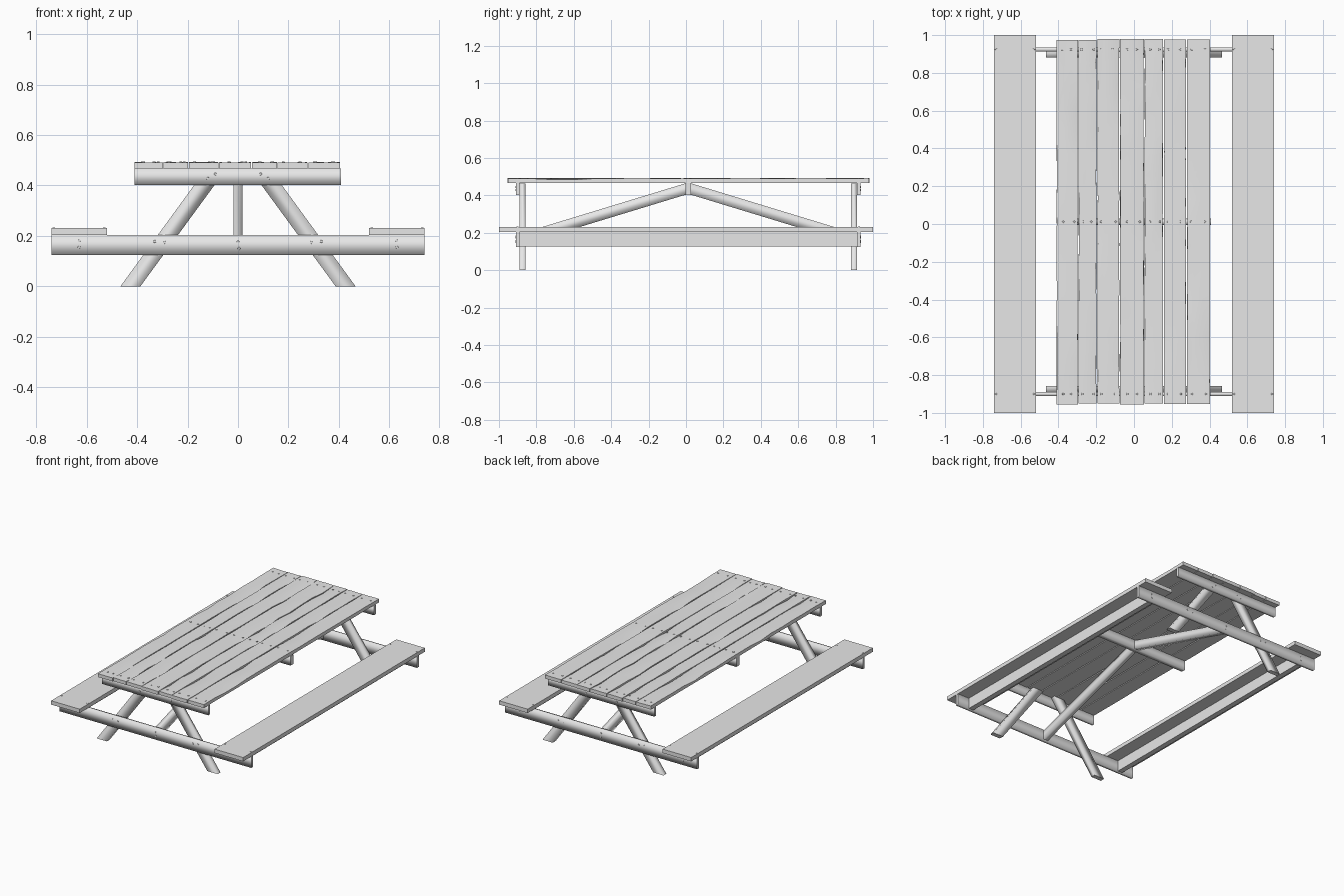
import bpy, bmesh, math, random
from mathutils import Vector, Matrix

random.seed(4)
cube = bpy.data.objects.get("Cube")
if cube:
    bpy.data.objects.remove(cube, do_unlink=True)

grey = bpy.data.materials.new("weathered_grey")
grey.use_nodes = True
grey.diffuse_color = (0.8, 0.8, 0.8, 1)
grey.node_tree.nodes["Principled BSDF"].inputs["Base Color"].default_value = (0.8, 0.8, 0.8, 1)

FRAME_Y = 0.012            # the frame sits slightly behind the seat centre
LEG_IN, LEG_OUT, BEAM_OUT = 0.87, 0.902, 0.922
TOP_LOW, TOP_HIGH = 0.467, 0.491


def finish(name, bm):
    bmesh.ops.recalc_face_normals(bm, faces=bm.faces)
    mesh = bpy.data.meshes.new(name)
    bm.to_mesh(mesh)
    bm.free()
    mesh.materials.append(grey)
    obj = bpy.data.objects.new(name, mesh)
    bpy.context.collection.objects.link(obj)
    return obj


def prism(name, outline, axis, low, high, long_axis=None):
    """Extrude an outline along x or y; soften the faces that run along long_axis."""
    bm = bmesh.new()
    if axis == "x":
        pts = [Vector((low, a, z)) for a, z in outline]
        shift = Vector((high - low, 0, 0))
    else:
        pts = [Vector((a, low, z)) for a, z in outline]
        shift = Vector((0, high - low, 0))
    face = bm.faces.new([bm.verts.new(p) for p in pts])
    ext = bmesh.ops.extrude_face_region(bm, geom=[face])["geom"]
    bmesh.ops.translate(bm, vec=shift, verts=[v for v in ext if isinstance(v, bmesh.types.BMVert)])
    if not any(f.normal.dot(shift) < 0 for f in bm.faces):
        bmesh.ops.recalc_face_normals(bm, faces=bm.faces)
    bm.normal_update()
    if long_axis:
        d = Vector(long_axis).normalized()
        for f in bm.faces:
            f.smooth = abs(f.normal.dot(d)) < 0.3
    return finish(name, bm)


def box(name, x, y, z, long_axis=None):
    outline = [(x[0], z[0]), (x[1], z[0]), (x[1], z[1]), (x[0], z[1])]
    return prism(name, outline, "y", y[0], y[1], long_axis)


def plank(name, x0, x1):
    """A worn tabletop board with wavy edges and a few chipped spots."""
    bm = bmesh.new()
    bmesh.ops.create_grid(bm, x_segments=3, y_segments=16, size=1)
    y_low = FRAME_Y - 0.965 + random.uniform(-0.004, 0.004)
    y_high = FRAME_Y + 0.965 + random.uniform(-0.004, 0.004)
    ext = bmesh.ops.extrude_face_region(bm, geom=bm.faces[:])["geom"]
    bottom = {v for v in ext if isinstance(v, bmesh.types.BMVert)}
    for v in bm.verts:
        side = v.co.x
        edge = abs(side) > 0.9
        end = abs(v.co.y) > 0.95
        v.co.x = x0 + (side + 1) / 2 * (x1 - x0)
        v.co.y = y_low + (v.co.y + 1) / 2 * (y_high - y_low)
        v.co.z = TOP_LOW if v in bottom else TOP_HIGH + random.uniform(-0.001, 0.001)
        if edge and not end:
            v.co.x -= math.copysign(random.uniform(0, 0.003), side)
            if v not in bottom and random.random() < 0.16:
                v.co.z -= 0.007
    obj = finish(name, bm)
    for p in obj.data.polygons:
        p.use_smooth = True
    obj.data.set_sharp_from_angle(angle=math.radians(40))


def nails(name, points, direction):
    """Small round nail heads in one object, facing along direction."""
    bm = bmesh.new()
    turn = Vector(direction).to_track_quat("Z", "Y").to_matrix().to_4x4()
    for p in points:
        bmesh.ops.create_cone(bm, cap_ends=True, segments=8, radius1=0.006, radius2=0.005,
                              depth=0.004, matrix=Matrix.Translation(p) @ turn)
    finish(name, bm)


# Tabletop boards
edges = [-0.412, -0.296, -0.196, -0.076, 0.054, 0.156, 0.278, 0.405]
top_nails = []
for i, (a, b) in enumerate(zip(edges, edges[1:])):
    plank(f"tabletop_plank_{i + 1}", a + 0.0015, b - 0.0015)
    for y in (-0.912, 0, 0.912):
        for t in (0.25, 0.75):
            x = a + (t + random.uniform(-0.08, 0.08)) * (b - a)
            top_nails.append((x, FRAME_Y + y, TOP_HIGH + 0.001))
nails("tabletop_nails", top_nails, (0, 0, 1))

# Middle cross beam under the tabletop
box("middle_top_beam", (-0.408, 0.408), (FRAME_Y - 0.016, FRAME_Y + 0.016),
    (0.402, TOP_LOW), (1, 0, 0))

# End frames: tabletop beam, seat beam, two splayed legs and one long brace each
for end, sy in (("front", -1), ("back", 1)):
    def span(a, b):
        return sorted((FRAME_Y + sy * a, FRAME_Y + sy * b))

    beam_y = span(LEG_OUT, BEAM_OUT)
    box(f"{end}_top_beam", (-0.41, 0.408), beam_y, (0.402, TOP_LOW), (1, 0, 0))
    box(f"{end}_seat_beam", (-0.74, 0.74), beam_y, (0.124, 0.203), (1, 0, 0))

    for side, sx in (("left", 1), ("right", -1)):
        leg = [(sx * 0.466, 0), (sx * 0.387, 0), (sx * 0.047, 0.464), (sx * 0.128, 0.464)]
        prism(f"{end}_{side}_leg", leg, "y", *span(LEG_IN, LEG_OUT), (-sx * 0.34, 0, 0.464))

    brace = [(FRAME_Y + sy * y, z) for y, z in
             ((0.016, 0.464), (LEG_OUT, 0.194), (LEG_OUT, 0.133), (0.016, 0.403))]
    prism(f"{end}_brace", brace, "x", -0.018, 0.018, (0, sy * 0.886, -0.27))

    heads = [(0, 0.176), (0.004, 0.15)]
    for sx in (-1, 1):
        heads += [(sx * 0.63, 0.18), (sx * 0.63, 0.155), (sx * 0.33, 0.178),
                  (sx * 0.29, 0.174), (sx * 0.12, 0.428), (sx * 0.09, 0.445)]
    nails(f"{end}_beam_nails", [(x, FRAME_Y + sy * BEAM_OUT, z) for x, z in heads], (0, sy, 0))

# Seats with a stiffening rail below
for side, sx in (("left", 1), ("right", -1)):
    box(f"{side}_seat", sorted((sx * 0.52, sx * 0.74)), (-1, 1), (0.204, 0.231))
    box(f"{side}_seat_rail", sorted((sx * 0.612, sx * 0.648)),
        (FRAME_Y - LEG_OUT, FRAME_Y + LEG_OUT), (0.128, 0.204))
    nails(f"{side}_seat_nails", [(sx * x, FRAME_Y + sy * 0.912, 0.231)
                                 for x in (0.53, 0.73) for sy in (-1, 1)], (0, 0, 1))
